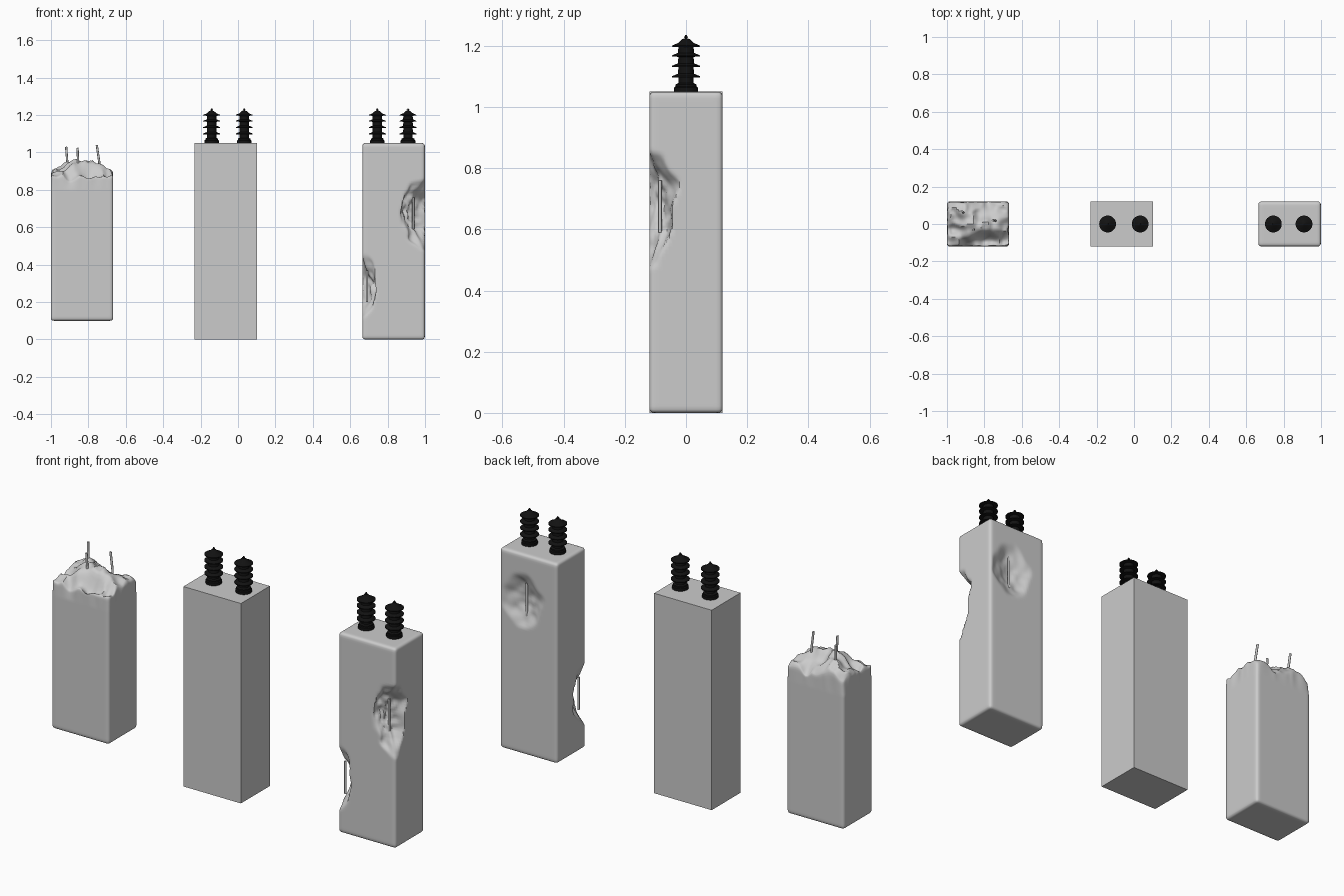
import bpy, bmesh
from math import exp
from mathutils import Vector, noise

if "Cube" in bpy.data.objects:
    bpy.data.objects.remove(bpy.data.objects["Cube"])

W, D, H = 0.334, 0.24, 1.05

black = bpy.data.materials.new("black_ceramic")
black.diffuse_color = (0.006, 0.006, 0.006, 1)
black.use_nodes = True
black.node_tree.nodes["Principled BSDF"].inputs["Base Color"].default_value = black.diffuse_color


def add_object(name, bm, mat=None, smooth=None):
    bmesh.ops.recalc_face_normals(bm, faces=bm.faces)
    me = bpy.data.meshes.new(name)
    bm.to_mesh(me)
    bm.free()
    ob = bpy.data.objects.new(name, me)
    bpy.context.collection.objects.link(ob)
    if mat:
        me.materials.append(mat)
    if smooth:
        bpy.ops.object.select_all(action='DESELECT')
        ob.select_set(True)
        bpy.context.view_layer.objects.active = ob
        bpy.ops.object.shade_smooth_by_angle(angle=smooth)
    return ob


def block(name, cx, z0, z1, step=None, radius=0.016, deform=None):
    """Box; optionally gridded, rounded at the edges and deformed."""
    size = Vector((W, D, z1 - z0))
    mid = Vector((cx, 0, (z0 + z1) / 2))
    bm = bmesh.new()
    bmesh.ops.create_cube(bm, size=1)
    for v in bm.verts:
        v.co = v.co * size
    if step:
        for a in range(3):
            n = round(size[a] / step)
            cuts = [size[a] * (i / n - 0.5) for i in range(1, n)]
            cuts += [s * (size[a] / 2 - radius * 0.35) for s in (-1, 1)]
            normal = Vector([float(i == a) for i in range(3)])
            for c in cuts:
                bmesh.ops.bisect_plane(bm, geom=bm.verts[:] + bm.edges[:] + bm.faces[:],
                                       plane_co=normal * c, plane_no=normal)
        inner = size / 2 - Vector((radius,) * 3)
        for v in bm.verts:
            c = Vector([max(-inner[i], min(inner[i], v.co[i])) for i in range(3)])
            v.co = c + (v.co - c).normalized() * radius
    for v in bm.verts:
        v.co += mid
        if deform:
            v.co = deform(v.co.copy())
    return add_object(name, bm, smooth=0.8 if step else None)


def insulator(name, x):
    """Lathed bushing with four sheds, a conical cap and a pin."""
    prof = [(0, 0), (0.039, 0), (0.039, 0.014), (0.034, 0.017), (0.034, 0.024), (0.025, 0.028)]
    for z in (0.046, 0.080, 0.114, 0.146):
        prof += [(0.025, z), (0.045, z + 0.001), (0.045, z + 0.005), (0.026, z + 0.013)]
    prof += [(0.012, 0.172), (0.004, 0.174), (0.004, 0.176), (0.007, 0.177), (0.007, 0.179),
             (0.004, 0.181), (0.003, 0.185), (0, 0.185)]
    bm = bmesh.new()
    vs = [bm.verts.new((r, 0, z)) for r, z in prof]
    es = [bm.edges.new(p) for p in zip(vs, vs[1:])]
    bmesh.ops.spin(bm, geom=vs + es, cent=(0, 0, 0), axis=(0, 0, 1),
                   angle=6.283185307, steps=32, use_duplicate=False)
    bmesh.ops.remove_doubles(bm, verts=bm.verts, dist=0.0002)
    bmesh.ops.translate(bm, verts=bm.verts, vec=(x, 0, H))
    add_object(name, bm, black, 0.6)


def rod(name, pts, radius=0.006):
    """Bare reinforcing rod along a short path."""
    cu = bpy.data.curves.new(name, 'CURVE')
    cu.dimensions = '3D'
    cu.bevel_depth = radius
    cu.bevel_resolution = 2
    cu.use_fill_caps = True
    sp = cu.splines.new('POLY')
    sp.points.add(len(pts) - 1)
    for p, co in zip(sp.points, pts):
        p.co = (*co, 1)
    bpy.context.collection.objects.link(bpy.data.objects.new(name, cu))


# Chipped hollows: centre, radii, push
dents = [
    ((1.0, -0.12, 0.68), (0.13, 0.08, 0.19), (-0.075, 0.045, 0)),
    ((0.664, -0.12, 0.28), (0.08, 0.11, 0.16), (0.05, 0.05, 0)),
    ((0.865, 0.12, 0.81), (0.11, 0.08, 0.15), (0, -0.042, 0)),
]


def chip(p):
    wob = noise.noise(p * 14)
    out = p.copy()
    for c, r, push in dents:
        q = sum(((p[i] - c[i]) / r[i]) ** 2 for i in range(3)) * (1 + 0.45 * wob)
        if q < 1:
            out += Vector(push) * (1 - q) ** 1.3 * (1 + 0.3 * noise.noise(p * 28))
    return out


# Broken top: x, y, height, spread
cx_left = -0.834
lumps = [(-0.915, 0.06, 0.045, 0.045), (-0.855, -0.025, 0.06, 0.05), (-0.745, 0.015, 0.055, 0.05),
         (-0.80, -0.10, -0.04, 0.035), (-0.90, -0.12, -0.025, 0.035), (-0.70, -0.10, -0.03, 0.03),
         (-0.78, 0.11, -0.035, 0.035), (-0.70, 0.06, -0.02, 0.03), (-0.97, -0.02, -0.02, 0.03)]


def break_top(p):
    t = max(0.0, (p.z - 0.80) / 0.08)
    if t > 0:
        h = sum(a * exp(-((p.x - x) ** 2 + (p.y - y) ** 2) / (2 * s * s)) for x, y, a, s in lumps)
        crease = abs(noise.noise(Vector((p.x * 16, p.y * 16, 2.3))))
        p.z += min(t, 1.15) ** 1.5 * (h + 0.022 - 0.05 * crease)
        wob = 0.014 * t * noise.noise(Vector((p.x * 15, p.y * 15, 7.1)))
        p.x -= (p.x - cx_left) / W * 2 * abs(wob)
        p.y -= p.y / D * 2 * abs(wob)
    return p


# Intact pillar
block("intact_pillar", -0.066, 0, H)
# Chipped pillar
block("chipped_pillar", 0.832, 0, H, step=0.011, deform=chip)
# Broken pillar
block("broken_pillar", cx_left, 0.10, 0.88, step=0.010, deform=break_top)

# Insulators on both full pillars
for i, x in enumerate((-0.141, 0.033, 0.745, 0.909)):
    insulator(f"insulator_{i + 1}", x)

# Exposed rods in the hollows
for i, (x, y, z) in enumerate(((0.937, -0.085, 0.68), (0.69, -0.094, 0.29), (0.86, 0.094, 0.81))):
    rod(f"hollow_rod_{i + 1}", [(x, y, z - 0.09), (x, y, z + 0.08)])

# Rods out of the broken top
rod("top_rod_1", [(-0.912, 0.06, 0.85), (-0.912, 0.06, 0.94), (-0.919, 0.068, 1.03)])
rod("top_rod_2", [(-0.853, -0.03, 0.85), (-0.855, -0.03, 0.95), (-0.858, -0.032, 1.025)])
rod("top_rod_3", [(-0.738, 0.015, 0.85), (-0.742, 0.018, 0.95), (-0.755, 0.02, 1.04)])
